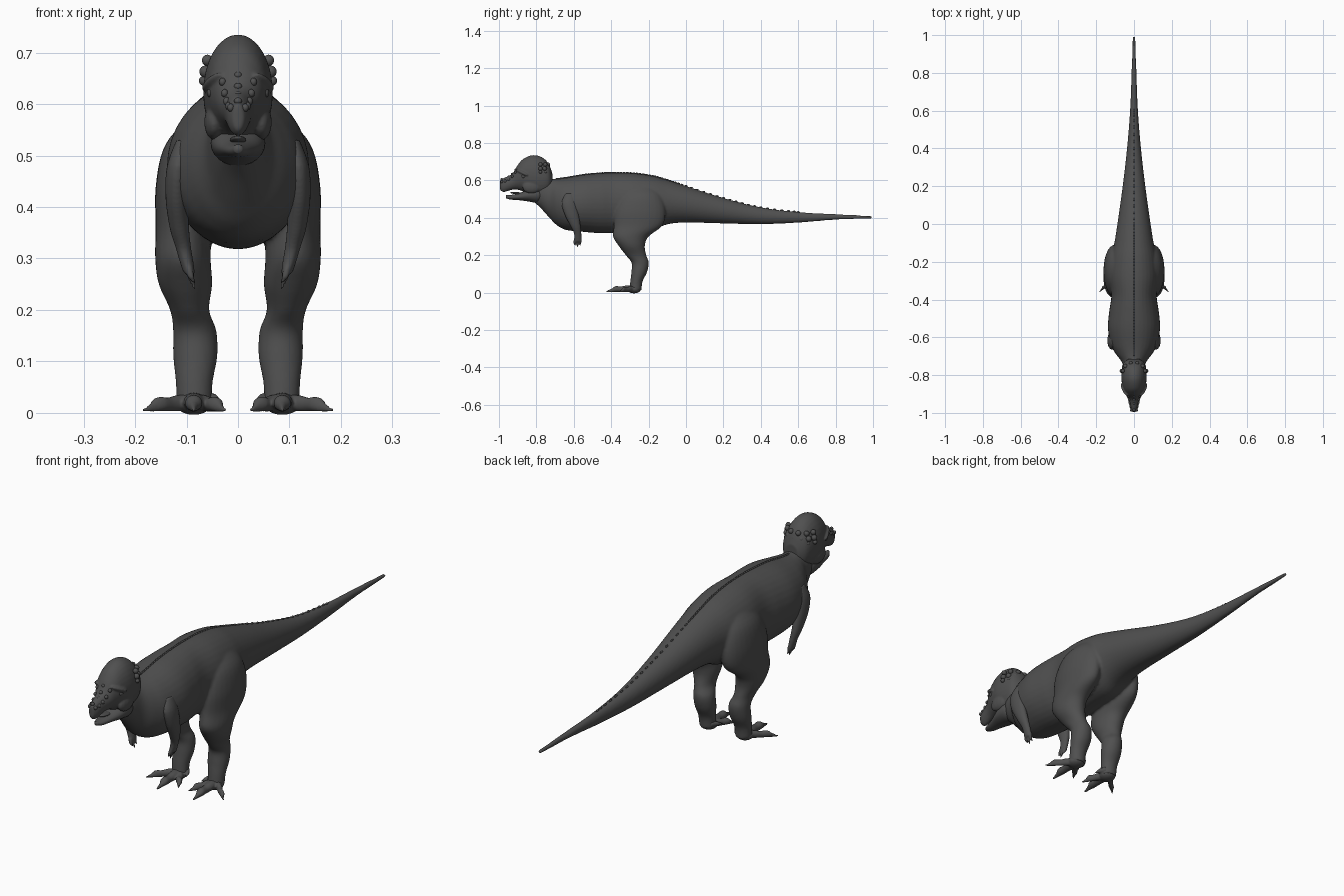
import bpy
import bmesh
import math
from mathutils import Matrix, Vector

cube = bpy.data.objects.get("Cube")
if cube:
    bpy.data.objects.remove(cube, do_unlink=True)

# One dark grey material for the whole animal
skin = bpy.data.materials.new("dark grey skin")
skin.use_nodes = True
skin.diffuse_color = (0.08, 0.08, 0.08, 1)
skin.node_tree.nodes["Principled BSDF"].inputs["Base Color"].default_value = (0.08, 0.08, 0.08, 1)


def smooth_path(points, steps):
    """Catmull-Rom interpolation through tuples of any length."""
    padded = [points[0], *points, points[-1]]
    result = []
    for a, b, c, d in zip(padded, padded[1:], padded[2:], padded[3:]):
        for i in range(steps):
            t = i / steps
            result.append(tuple(
                q + t / 2 * (r - p + t * (2 * p - 5 * q + 4 * r - s + t * (3 * (q - r) + s - p)))
                for p, q, r, s in zip(a, b, c, d)))
    return result + [points[-1]]


def loft(bm, sections, axis, sides=28, steps=5):
    """Skin ellipses (x, y, z, radius across, radius along) facing 'y' or 'z'."""
    rings = []
    for x, y, z, ra, rb in smooth_path(sections, steps):
        ring = []
        for i in range(sides):
            angle = math.tau * i / sides
            u, v = ra * math.cos(angle), rb * math.sin(angle)
            ring.append(bm.verts.new((x + u, y, z + v) if axis == "y" else (x + u, y + v, z)))
        rings.append(ring)
    for low, high in zip(rings, rings[1:]):
        for i in range(sides):
            j = (i + 1) % sides
            bm.faces.new((low[i], low[j], high[j], high[i]))
    bm.faces.new(rings[0])
    bm.faces.new(rings[-1])


def blob(bm, centre, size, turn=(0, 0, 0)):
    """A small ellipsoid."""
    matrix = Matrix.Translation(centre)
    for angle, axis in zip(turn, "XYZ"):
        matrix = matrix @ Matrix.Rotation(angle, 4, axis)
    bmesh.ops.create_uvsphere(bm, u_segments=14, v_segments=9, radius=1,
                              matrix=matrix @ Matrix.Diagonal((*size, 1)))


def finish(name, bm, voxel=0.0, relax=4):
    bmesh.ops.recalc_face_normals(bm, faces=bm.faces)
    mesh = bpy.data.meshes.new(name)
    bm.to_mesh(mesh)
    bm.free()
    mesh.materials.append(skin)
    obj = bpy.data.objects.new(name, mesh)
    bpy.context.collection.objects.link(obj)
    for poly in mesh.polygons:
        poly.use_smooth = True
    if voxel:
        remesh = obj.modifiers.new("merge", "REMESH")
        remesh.mode = "VOXEL"
        remesh.voxel_size = voxel
        remesh.use_smooth_shade = True
        soften = obj.modifiers.new("soften", "SMOOTH")
        soften.factor = 0.5
        soften.iterations = relax
    return obj


def trunk(rows):
    """Turn (y, top, bottom, half width) into loft sections."""
    return [(0, y, (top + low) / 2, w, (top - low) / 2) for y, top, low, w in rows]


SIDES = (("left", 1), ("right", -1))

# Neck, torso and tail
body_rows = [
    (-.82, .59, .49, .03), (-.78, .62, .455, .05), (-.73, .61, .40, .065),
    (-.69, .608, .36, .095), (-.64, .614, .335, .122), (-.55, .63, .325, .138),
    (-.46, .638, .318, .131), (-.38, .641, .32, .12), (-.28, .638, .325, .13),
    (-.18, .624, .335, .122), (-.1, .602, .365, .104), (0, .57, .375, .088),
    (.2, .506, .37, .06), (.4, .456, .366, .037), (.6, .431, .374, .021),
    (.8, .42, .39, .013), (.995, .41, .396, .007)]
body = bmesh.new()
loft(body, trunk(body_rows), "y", 36)

# Thighs and shanks, merged into the torso
leg = [
    (.06, -.24, .58, .03, .06), (.084, -.24, .52, .058, .11), (.1, -.245, .44, .06, .135),
    (.105, -.255, .36, .055, .13), (.107, -.295, .3, .054, .095), (.102, -.29, .25, .052, .07),
    (.094, -.267, .2, .038, .055), (.084, -.245, .16, .042, .046), (.083, -.25, .11, .043, .042),
    (.085, -.265, .06, .036, .033), (.085, -.27, .012, .034, .032)]
for _, s in SIDES:
    loft(body, [(s * x, y, z, a, b) for x, y, z, a, b in leg], "z")
finish("body", body, 0.006)

# Low ridge of scales along the spine
ridge = bmesh.new()
for row in smooth_path(body_rows[3:15], 6):
    blob(ridge, (0, row[0], row[1] - .001), (.004, .009, .006))
finish("spine_ridge", ridge)

# Feet with spreading clawed toes
for side, s in SIDES:
    foot = bmesh.new()
    blob(foot, (s * .086, -.278, .018), (.036, .037, .022))
    for tip_x, tip_y, size in ((.086, -.428, 1), (.185, -.362, .9), (.024, -.37, .9)):
        toe = []
        for t, height, thick in ((0, .022, .02), (.3, .021, .02), (.5, .018, .016),
                                 (.68, .019, .017), (.8, .012, .009), (1, .005, .002)):
            toe.append((s * (.086 + t * (tip_x - .086)), -.268 + t * (tip_y + .268),
                        height * size, thick * size, height * size * .85))
        loft(foot, toe, "y", 14, 3)
    loft(foot, [(s * .065, -.25, .03, .012, .012), (s * .048, -.275, .028, .01, .01),
                (s * .036, -.3, .022, .002, .002)], "y", 12, 3)
    finish(side + "_foot", foot, 0.004, 2)

# Small arms with three fingers
arm = [
    (.105, -.62, .53, .015, .025), (.116, -.625, .48, .022, .04), (.119, -.612, .42, .022, .038),
    (.114, -.592, .36, .019, .028), (.106, -.58, .32, .015, .02), (.099, -.578, .29, .013, .02),
    (.095, -.578, .272, .011, .02)]
for side, s in SIDES:
    limb = bmesh.new()
    loft(limb, [(s * x, y, z, a, b) for x, y, z, a, b in arm], "z", 18)
    for i, drop in enumerate((.252, .24, .25)):
        y = -.592 + i * .014
        loft(limb, [(s * .096, y, .285, .008, .008), (s * .092, y - .003, .265, .007, .007),
                    (s * .084, y - .001, drop, .002, .002)], "z", 10, 3)
    finish(side + "_arm", limb, 0.004, 2)

# Domed skull with a narrow snout
skull = bmesh.new()
loft(skull, trunk([
    (-.995, .6, .55, .01), (-.975, .613, .538, .021), (-.93, .635, .55, .031),
    (-.9, .682, .55, .045), (-.87, .715, .54, .057), (-.82, .735, .512, .067),
    (-.77, .724, .51, .065), (-.735, .69, .53, .055), (-.715, .64, .56, .03)]), "y", 32)
for s in (1, -1):
    # Cheeks and brow ridges
    blob(skull, (s * .046, -.825, .565), (.02, .05, .035))
    blob(skull, (s * .051, -.878, .643), (.012, .04, .009), (-.45, 0, -s * .45))
finish("skull", skull, 0.004, 3)

# Lower jaw, hanging slightly open, and tongue
jaw = bmesh.new()
loft(jaw, trunk([
    (-.962, .522, .505, .008), (-.94, .522, .498, .02), (-.89, .532, .494, .034),
    (-.84, .555, .487, .05), (-.79, .57, .48, .052), (-.76, .55, .5, .035)]), "y", 24)
finish("lower_jaw", jaw)
tongue = bmesh.new()
blob(tongue, (0, -.895, .53), (.016, .045, .007), (-.12, 0, 0))
finish("tongue", tongue)

# Eyes
for side, s in SIDES:
    eye = bmesh.new()
    blob(eye, (s * .052, -.868, .622), (.009, .012, .01))
    finish(side + "_eye", eye)

# Bony knobs around the back of the dome
knobs = bmesh.new()
for row, (height, size, count) in enumerate(((.685, .011, 6), (.663, .012, 7), (.645, .009, 6))):
    for i in range(count):
        angle = math.radians(8 + (164 / (count - 1)) * i)
        reach = .06 + .004 * row
        blob(knobs, (reach * math.cos(angle), -.785 + .05 * math.sin(angle), height), (size,) * 3)
finish("skull_knobs", knobs)

# Bumps running over the snout
bumps = bmesh.new()
for i in range(5):
    t = i / 4
    y, z = -.985 + .075 * t, .606 + .05 * t * t
    blob(bumps, (0, y, z), (.008, .008, .007))
    for s in (1, -1):
        blob(bumps, (s * (.014 + .016 * t), y, z - .013), (.007, .008, .008))
finish("snout_bumps", bumps)
